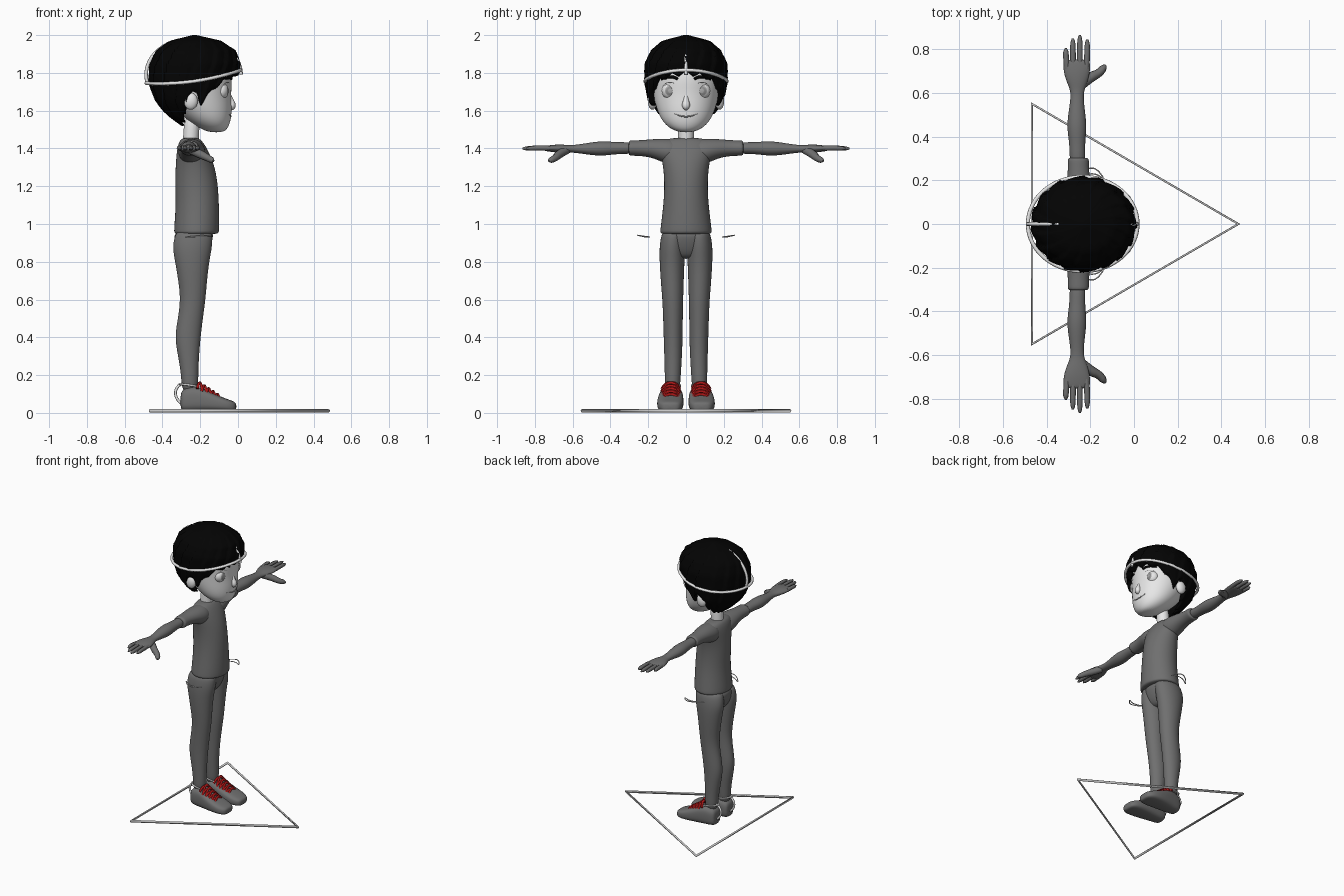
import bpy, bmesh, math
from mathutils import Matrix

cube = bpy.data.objects.get("Cube")
if cube:
    bpy.data.objects.remove(cube, do_unlink=True)


def material(name, r, g, b):
    m = bpy.data.materials.new(name)
    m.use_nodes = True
    m.diffuse_color = (r, g, b, 1)
    m.node_tree.nodes["Principled BSDF"].inputs["Base Color"].default_value = (r, g, b, 1)
    return m


CLOTH = material("body grey", .16, .16, .16)
SKIN = material("face white", .85, .85, .85)
HAIR = material("hair black", .001, .001, .001)
RED = material("lace red", .4, .008, .008)
RING = material("ring white", .8, .8, .8)
FRAME = material("frame grey", .6, .6, .6)
IRIS = material("iris grey", .28, .28, .28)
LIP = material("lip grey", .4, .4, .4)


def finish(name, mesh, mats, mirror=False, subsurf=0):
    mesh.name = name
    ob = bpy.data.objects.new(name, mesh)
    bpy.context.collection.objects.link(ob)
    for m in mats:
        mesh.materials.append(m)
    for p in mesh.polygons:
        p.use_smooth = True
    if mirror:
        ob.modifiers.new("Mirror", 'MIRROR').use_axis = (False, True, False)
    if subsurf:
        s = ob.modifiers.new("Smooth", 'SUBSURF')
        s.levels = s.render_levels = subsurf
    return ob


def from_bmesh(name, bm, mats, **kw):
    bmesh.ops.recalc_face_normals(bm, faces=bm.faces)
    mesh = bpy.data.meshes.new(name)
    bm.to_mesh(mesh)
    bm.free()
    return finish(name, mesh, mats, **kw)


def skin_rings(bm, rings, caps=True):
    rows = [[bm.verts.new(p) for p in ring] for ring in rings]
    n = len(rows[0])
    for a, b in zip(rows, rows[1:]):
        for i in range(n):
            j = (i + 1) % n
            bm.faces.new((a[i], a[j], b[j], b[i]))
    if caps:
        bm.faces.new(rows[0])
        bm.faces.new(rows[-1])


def loft(name, axis, sections, mat, mirror=False, power=1.0, sides=16):
    """Sections are (position along axis, two centres, two radii)."""
    def place(t, u, v):
        return {'x': (t, u, v), 'y': (u, t, v), 'z': (u, v, t)}[axis]
    rings = []
    for t, cu, cv, ru, rv in sections:
        ring = []
        for i in range(sides):
            a = 2 * math.pi * (i + .5) / sides
            c, s = math.cos(a), math.sin(a)
            u = math.copysign(abs(c) ** power, c) * ru * 1.02
            v = math.copysign(abs(s) ** power, s) * rv * 1.02
            ring.append(place(t, cu + u, cv + v))
        rings.append(ring)
    bm = bmesh.new()
    skin_rings(bm, rings)
    return from_bmesh(name, bm, [mat], mirror=mirror, subsurf=2)


def tube(name, points, radius, mat, mirror=False, cyclic=False, taper=None, smooth=True):
    cu = bpy.data.curves.new(name, 'CURVE')
    cu.dimensions = '3D'
    cu.bevel_depth = radius
    cu.bevel_resolution = 2
    cu.use_fill_caps = True
    sp = cu.splines.new('NURBS' if smooth else 'POLY')
    sp.points.add(len(points) - 1)
    for i, p in enumerate(points):
        sp.points[i].co = (*p, 1)
        sp.points[i].radius = taper[i] if taper else 1
    sp.use_cyclic_u = cyclic
    if smooth:
        sp.order_u = 3
        sp.use_endpoint_u = not cyclic
    tmp = bpy.data.objects.new(name, cu)
    bpy.context.collection.objects.link(tmp)
    bpy.context.view_layer.update()
    mesh = bpy.data.meshes.new_from_object(tmp.evaluated_get(bpy.context.evaluated_depsgraph_get()))
    bpy.data.objects.remove(tmp, do_unlink=True)
    return finish(name, mesh, [mat], mirror=mirror)


def ball(name, centre, size, mats, mirror=False, rule=None):
    bm = bmesh.new()
    bmesh.ops.create_uvsphere(bm, u_segments=24, v_segments=24, radius=1,
                              matrix=Matrix.Rotation(math.pi / 2, 4, 'Y'))
    for f in bm.faces:
        if rule:
            f.material_index = rule(f.calc_center_median())
    bmesh.ops.transform(bm, matrix=Matrix.Translation(centre) @ Matrix.Diagonal((*size, 1)), verts=bm.verts)
    return from_bmesh(name, bm, mats, mirror=mirror)


def sample(table, z):
    """Linear blend of table rows (z, ...) sorted by rising z."""
    for a, b in zip(table, table[1:]):
        if z <= b[0]:
            k = max(0, (z - a[0]) / (b[0] - a[0]))
            return [p + (q - p) * k for p, q in zip(a[1:], b[1:])]
    return list(table[-1][1:])


# Head: height, back, front, half width
HEAD = [(1.485, -.15, -.08, .035), (1.505, -.2, -.055, .085), (1.55, -.27, -.038, .13),
        (1.62, -.34, -.034, .157), (1.7, -.4, -.04, .177), (1.78, -.41, -.03, .185),
        (1.87, -.4, -.06, .17), (1.93, -.33, -.13, .1)]
loft("head", 'z', [(z, (b + f) / 2, 0, (f - b) / 2, w) for z, b, f, w in HEAD], SKIN, sides=24)


def on_face(y, z, lift=.002):
    b, f, w = sample(HEAD, z)
    return ((b + f) / 2 + (f - b) / 2 * math.sqrt(max(0, 1 - (y / w) ** 2)) + lift, y, z)


loft("neck", 'z', [(1.4, -.25, 0, .045, .045), (1.46, -.25, 0, .04, .04), (1.58, -.24, 0, .045, .045)], SKIN)
ball("ear", (-.25, .178, 1.65), (.036, .024, .045), [SKIN], mirror=True)
tube("nose", [(-.05, 0, 1.695), (-.04, 0, 1.66), (-.033, 0, 1.632), (-.034, 0, 1.615), (-.042, 0, 1.607)],
     .017, SKIN, taper=(.5, .8, 1.3, 1.1, .5))


def eye_zone(c):
    """Pupil, iris and its dark border, by distance from the eye axis."""
    return 2 if c.x > .972 or .77 < c.x < .83 else 1 if c.x >= .83 else 0


ball("eye", (-.088, .083, 1.705), (.038, .046, .046), [SKIN, IRIS, LIP], mirror=True, rule=eye_zone)
rim = [on_face(.083 + .048 * math.cos(a), 1.705 + .046 * math.sin(a), -.003)
       for a in [i * math.pi / 8 for i in range(16)]]
tube("eyelid", rim, .004, LIP, mirror=True, cyclic=True)
tube("eyebrow", [on_face(y, z) for y, z in ((.045, 1.768), (.085, 1.792), (.13, 1.765))],
     .01, HAIR, mirror=True, taper=(.7, 1, .5))
tube("mouth", [on_face(y, 1.568 + 4 * y * y, 0) for y in (-.06, -.03, 0, .03, .06)], .0045, LIP,
     taper=(.5, .9, 1, .9, .5))

# Hair: a swirled, ridged cap with a jagged hairline
CAP = [(1.52, -.3, -.17, .1), (1.58, -.38, -.1, .155), (1.65, -.435, -.05, .2), (1.75, -.472, -.005, .217),
       (1.85, -.466, .01, .216), (1.92, -.435, -.015, .185), (1.97, -.36, -.09, .125), (2.0, -.24, -.22, .012)]
LINE = [(0, 1.8), (25, 1.79), (45, 1.765), (62, 1.71), (74, 1.63), (82, 1.7), (97, 1.68),
        (108, 1.58), (130, 1.54), (180, 1.53)]
N, ROWS = 160, 22
rings = []
for r in range(ROWS + 2):
    ring = []
    for i in range(N):
        a = 2 * math.pi * i / N
        az = abs(math.degrees(math.atan2(math.sin(a), math.cos(a))))
        low = sample(LINE, az)[0] + .026 * abs((i % 10) / 5 - 1) - .014
        k = min(r, ROWS) / ROWS
        z = 2.0 - (2.0 - low) * k ** 1.5
        b, f, w = sample(CAP, z)
        ridge = ((i + 14 * k) % 10) / 10
        s = (1.025 - .065 * ridge * min(1, 3 * k)) if r <= ROWS else .84
        ring.append(((b + f) / 2 + (f - b) / 2 * s * math.cos(a), w * s * math.sin(a), z))
    rings.append(ring)
bm = bmesh.new()
skin_rings(bm, rings, caps=False)
bmesh.ops.holes_fill(bm, edges=[e for e in bm.edges if e.is_boundary and e.verts[0].co.z > 1.98], sides=0)
from_bmesh("hair", bm, [HAIR])

# Rings around the head
steps = [2 * math.pi * i / 32 for i in range(32)]
tube("head_ring", [(-.235 + .252 * math.cos(a), .217 * math.sin(a),
                    1.755 + .035 * math.cos(a) + .025 * math.cos(a) ** 2) for a in steps], .0095, RING, cyclic=True)
for name, lo, hi in (("front_head_arc", 0, 65), ("back_head_arc", 115, 195)):
    pts = [math.radians(lo + (hi - lo) * i / 10) for i in range(11)]
    tube(name, [(-.235 + .252 * math.cos(a), 0, 1.79 + .195 * math.sin(a)) for a in pts], .0095, RING)

# Shirt and sleeves
loft("shirt", 'z', [(.945, -.22, 0, .115, .135), (.955, -.22, 0, .12, .138), (1.02, -.217, 0, .118, .13),
                    (1.12, -.215, 0, .114, .118), (1.22, -.22, 0, .113, .114), (1.32, -.228, 0, .102, .122),
                    (1.4, -.243, 0, .08, .145), (1.44, -.25, 0, .06, .13), (1.458, -.252, 0, .04, .07)], CLOTH)
loft("sleeve", 'y', [(.03, -.245, 1.38, .07, .07), (.11, -.245, 1.385, .073, .067), (.17, -.25, 1.4, .06, .05),
                     (.24, -.255, 1.402, .047, .041), (.295, -.255, 1.402, .05, .041),
                     (.305, -.255, 1.402, .044, .037)], CLOTH, mirror=True)

# Arms, hands and fingers
loft("arm", 'y', [(.26, -.258, 1.402, .04, .034), (.36, -.26, 1.402, .033, .029), (.44, -.262, 1.4, .047, .041),
                  (.52, -.262, 1.398, .037, .031), (.6, -.26, 1.398, .026, .018), (.64, -.26, 1.398, .044, .022),
                  (.69, -.262, 1.4, .06, .021), (.73, -.262, 1.4, .062, .016), (.755, -.262, 1.4, .056, .012)],
     CLOTH, mirror=True)
for name, x, tip in (("little", -.312, .805), ("ring", -.28, .85), ("middle", -.248, .865), ("index", -.214, .845)):
    tube(name + "_finger", [(x * .9 - .026, .71, 1.4), (x, .77, 1.403), (x, tip - .012, 1.4), (x, tip, 1.399)],
         .0135, CLOTH, mirror=True, taper=(1, 1, .9, .3))
tube("thumb", [(-.25, .63, 1.392), (-.205, .67, 1.372), (-.16, .69, 1.35), (-.137, .718, 1.337), (-.13, .727, 1.334)],
     .019, CLOTH, mirror=True, taper=(1.2, 1.3, 1, .9, .3))

# Trousers
loft("hips", 'z', [(.815, -.24, 0, .05, .05), (.84, -.24, 0, .075, .1), (.88, -.24, 0, .094, .132),
                   (.93, -.235, 0, .104, .133), (.97, -.23, 0, .1, .125)], CLOTH)
loft("leg", 'z', [(.1, -.255, .072, .043, .04), (.2, -.255, .07, .045, .042), (.3, -.262, .068, .055, .047),
                  (.4, -.267, .068, .069, .05), (.5, -.252, .069, .066, .052), (.6, -.238, .07, .066, .055),
                  (.7, -.24, .073, .076, .061), (.8, -.243, .074, .09, .066), (.87, -.242, .073, .104, .068),
                  (.93, -.236, .068, .102, .066), (.97, -.23, .06, .09, .06)], CLOTH, mirror=True)

# Shoes with laces
loft("shoe", 'x', [(-.305, .075, .062, .035, .04), (-.29, .075, .068, .05, .06), (-.23, .077, .076, .06, .068),
                   (-.18, .08, .068, .066, .06), (-.12, .083, .053, .07, .045), (-.06, .084, .041, .068, .033),
                   (-.025, .083, .035, .055, .027), (-.008, .082, .033, .034, .018)], CLOTH, mirror=True, power=.65)
for i in range(5):
    x, z, w = -.215 + .023 * i, .158 - .015 * i, .048 + .002 * i
    for side in (-1, 1):
        tube("lace", [(x, .08 - side * w, z - .03), (x + .006, .08 - side * w * .7, z - .004),
                      (x + .014, .08, z + .004), (x + .022, .08 + side * w * .7, z - .014),
                      (x + .026, .08 + side * w, z - .042)], .0075, RED, mirror=True)

# Thin handles at the heels and beside the waist
tube("heel_arc", [(-.245, .075, .165), (-.3, .075, .16), (-.335, .075, .12), (-.325, .075, .07), (-.3, .075, .05)],
     .0075, RING, mirror=True)
tube("ankle_arc", [(-.215, .11, .14), (-.26, .122, .148), (-.325, .08, .155), (-.26, .022, .148), (-.215, .034, .14)],
     .0055, RING, mirror=True)
tube("waist_handle", [(-.29, .18, .93), (-.24, .24, .937), (-.18, .265, .942), (-.13, .2, .932),
                      (-.18, .235, .935), (-.24, .22, .932)], .003, RING, mirror=True, cyclic=True)

# Triangular floor frame
tube("floor_frame", [(-.467, .55, .011), (-.467, -.55, .011), (.478, 0, .011)], .009, FRAME, cyclic=True, smooth=False)
